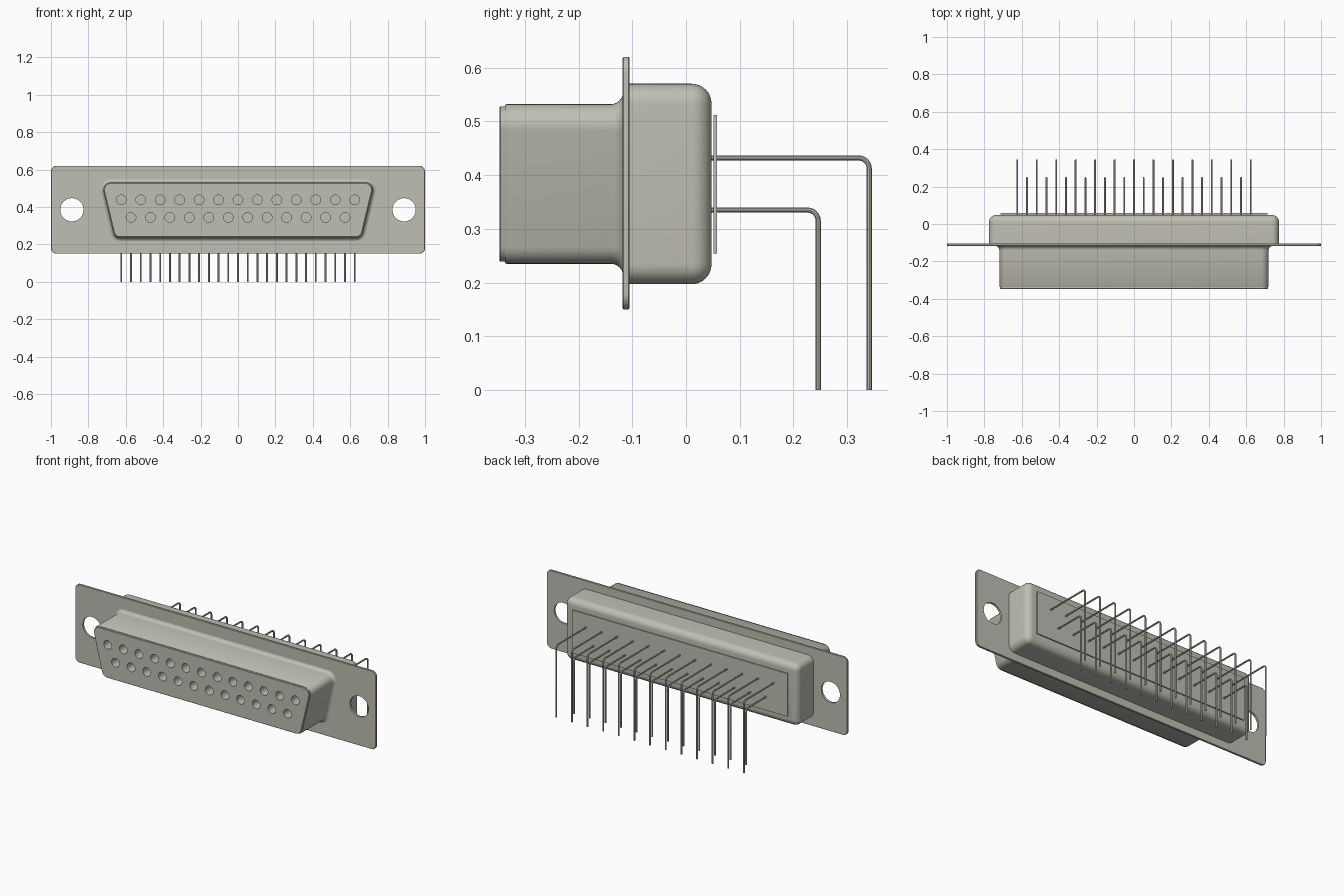
import bpy, bmesh, math
from mathutils import Vector

if "Cube" in bpy.data.objects:
    bpy.data.objects.remove(bpy.data.objects["Cube"])

metal = bpy.data.materials.new("warm grey metal")
metal.use_nodes = True
GREY = (0.52, 0.52, 0.45, 1)
metal.diffuse_color = GREY
metal.node_tree.nodes["Principled BSDF"].inputs["Base Color"].default_value = GREY


def finish(name, bm):
    """Turn a bmesh into an object with the metal material."""
    bmesh.ops.recalc_face_normals(bm, faces=bm.faces)
    mesh = bpy.data.meshes.new(name)
    bm.to_mesh(mesh)
    bm.free()
    mesh.materials.append(metal)
    obj = bpy.data.objects.new(name, mesh)
    bpy.context.collection.objects.link(obj)
    return obj


def activate(obj):
    bpy.ops.object.select_all(action="DESELECT")
    obj.select_set(True)
    bpy.context.view_layer.objects.active = obj


def smooth(obj):
    activate(obj)
    bpy.ops.object.shade_smooth_by_angle(angle=math.radians(35))


def ring(core, r, steps=8):
    """Outline at distance r around a convex, counter-clockwise core."""
    pts = []
    for i, c in enumerate(core):
        before, after = c - core[i - 1], core[(i + 1) % len(core)] - c
        a = math.atan2(-before.x, before.y)
        b = math.atan2(-after.x, after.y)
        turn = (b - a) % math.tau
        for k in range(steps + 1):
            t = a + turn * k / steps
            pts.append(c + r * Vector((math.cos(t), math.sin(t))))
    return pts


def loft(name, bottom, top, z0, z1, corner, stations):
    """Rounded trapezoid swept along y; each station is (y, growth)."""
    core = [Vector(p) for p in ((-bottom + corner, z0 + corner), (bottom - corner, z0 + corner),
                                (top - corner, z1 - corner), (-top + corner, z1 - corner))]
    bm = bmesh.new()
    rings = [[bm.verts.new((p.x, y, p.y)) for p in ring(core, corner + grow)]
             for y, grow in stations]
    n = len(rings[0])
    for a, b in zip(rings, rings[1:]):
        for i in range(n):
            j = (i + 1) % n
            bm.faces.new((a[i], a[j], b[j], b[i]))
    bm.faces.new(rings[0])
    bm.faces.new(rings[-1])
    return finish(name, bm)


def drill(obj, holes, radius, y0, y1, sides):
    """Cut round holes along y at the given (x, z) places."""
    bm = bmesh.new()
    for x, z in holes:
        ends = [[bm.verts.new((x + radius * math.cos(math.tau * k / sides), y,
                               z + radius * math.sin(math.tau * k / sides)))
                 for k in range(sides)] for y in (y0, y1)]
        for i in range(sides):
            j = (i + 1) % sides
            bm.faces.new((ends[0][i], ends[0][j], ends[1][j], ends[1][i]))
        bm.faces.new(ends[0])
        bm.faces.new(ends[1])
    cutter = finish("hole_cutter", bm)
    cutter.hide_render = True
    mod = obj.modifiers.new("holes", "BOOLEAN")
    mod.operation, mod.solver, mod.object = "DIFFERENCE", "EXACT", cutter
    activate(obj)
    bpy.ops.object.modifier_apply(modifier=mod.name)
    bpy.data.objects.remove(cutter)


def arc(n):
    return [math.radians(90 * k / n) for k in range(n + 1)]


PITCH = 0.104
upper = [(i - 6) * PITCH for i in range(13)]
lower = [(i - 5.5) * PITCH for i in range(12)]

# Mounting flange with two screw holes
flange = loft("mounting_flange", 1, 1, 0.15, 0.62, 0.03,
              [(-0.118, -0.002), (-0.116, 0), (-0.107, 0), (-0.105, -0.002)])
drill(flange, [(-0.888, 0.385), (0.888, 0.385)], 0.062, -0.2, 0, 48)
smooth(flange)

# Front shell: flared foot, straight wall, slightly recessed socket block
FLARE = 0.023
foot = [(-0.117 - FLARE * (1 - math.cos(t)), FLARE * (1 - math.sin(t))) for t in arc(6)]
shell = loft("front_shell", 0.668, 0.72, 0.235, 0.532, 0.04,
             foot + [(-0.334, 0), (-0.337, -0.002), (-0.337, -0.004),
                     (-0.345, -0.004), (-0.347, -0.006)])
drill(shell, [(x, 0.438) for x in upper] + [(x, 0.344) for x in lower],
      0.026, -0.4, -0.24, 24)
smooth(shell)

# Rear housing with fully rounded back edges
R = 0.037
body = loft("rear_housing", 0.775, 0.775, 0.197, 0.57, R + 0.001,
            [(-0.106, 0)] + [(0.0475 - R + R * math.sin(t), R * (math.cos(t) - 1)) for t in arc(8)])
smooth(body)

# Thin plate behind the housing
plate = loft("rear_plate", 0.715, 0.715, 0.254, 0.512, 0.002, [(0.051, 0), (0.058, 0)])
smooth(plate)


# Two rows of bent pins
def pin_row(name, xs, z, y_end, bend=0.02):
    curve = bpy.data.curves.new(name, "CURVE")
    curve.dimensions = "3D"
    curve.bevel_depth = 0.005
    curve.bevel_resolution = 3
    curve.use_fill_caps = True
    path = [(0.04, z)]
    path += [(y_end - bend + bend * math.sin(t), z - bend + bend * math.cos(t)) for t in arc(6)]
    path += [(y_end, 0)]
    for x in xs:
        spline = curve.splines.new("POLY")
        spline.points.add(len(path) - 1)
        for point, (y, h) in zip(spline.points, path):
            point.co = (x, y, h, 1)
    curve.materials.append(metal)
    obj = bpy.data.objects.new(name, curve)
    bpy.context.collection.objects.link(obj)
    activate(obj)
    bpy.ops.object.convert(target="MESH")
    smooth(bpy.context.view_layer.objects.active)


pin_row("upper_pins", upper, 0.432, 0.341)
pin_row("lower_pins", lower, 0.335, 0.246)
